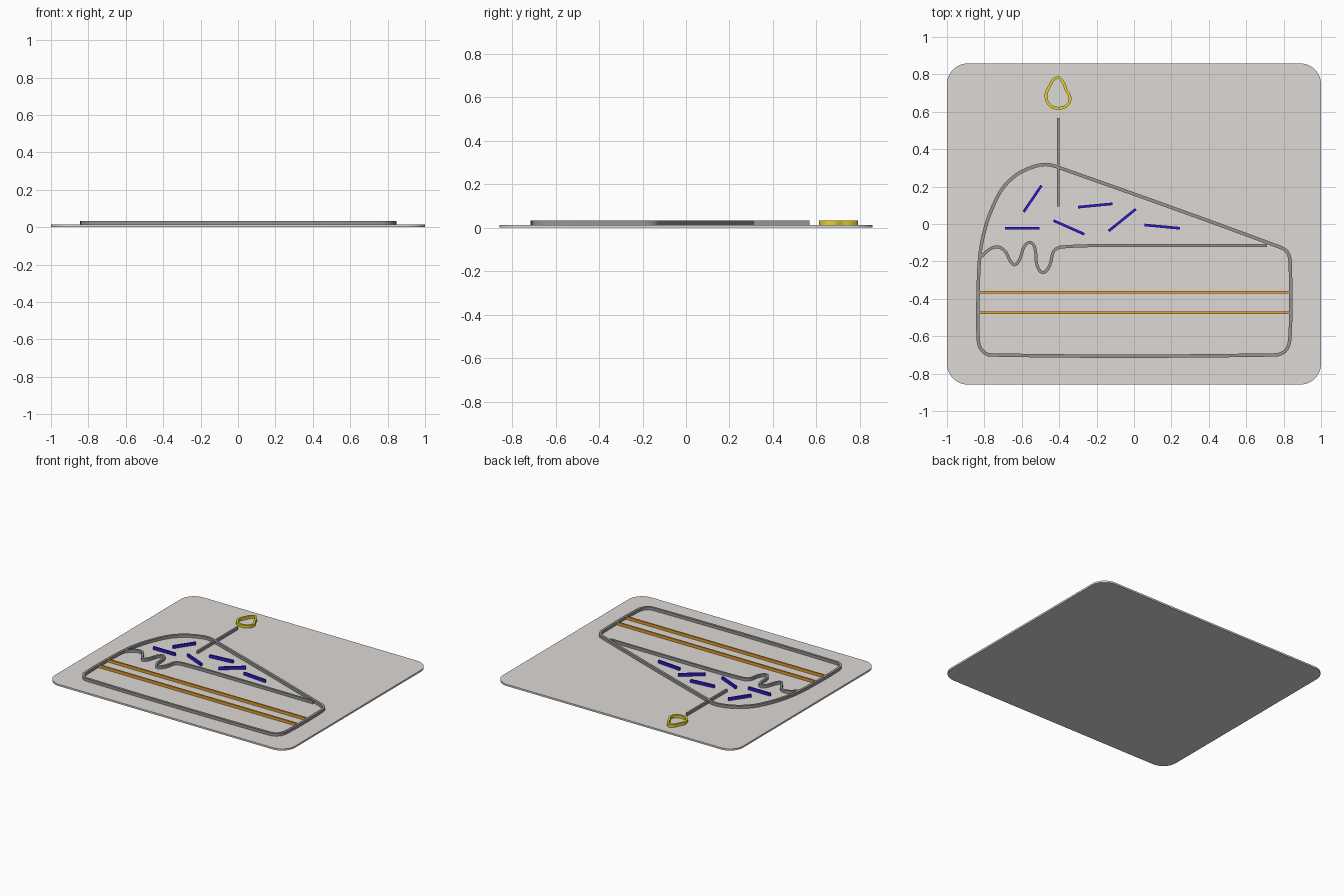
import bpy, bmesh, math
from mathutils import Vector

if "Cube" in bpy.data.objects:
    bpy.data.objects.remove(bpy.data.objects["Cube"])

PLATE_TOP, RIDGE_TOP = 0.013, 0.034


def material(name, rgb):
    m = bpy.data.materials.new(name)
    m.diffuse_color = (*rgb, 1)
    m.use_nodes = True
    m.node_tree.nodes["Principled BSDF"].inputs["Base Color"].default_value = m.diffuse_color
    return m


PALE = material("pale_grey", (0.72, 0.69, 0.66))
GREY = material("line_grey", (0.3, 0.3, 0.3))
ORANGE = material("orange", (0.8, 0.35, 0.03))
BLUE = material("blue", (0.03, 0.01, 0.65))
YELLOW = material("yellow", (0.8, 0.65, 0.02))


def finish(name, bm, mat):
    bmesh.ops.recalc_face_normals(bm, faces=bm.faces)
    me = bpy.data.meshes.new(name)
    bm.to_mesh(me)
    bm.free()
    me.materials.append(mat)
    ob = bpy.data.objects.new(name, me)
    bpy.context.collection.objects.link(ob)
    bpy.ops.object.select_all(action='DESELECT')
    ob.select_set(True)
    bpy.context.view_layer.objects.active = ob
    bpy.ops.object.shade_smooth_by_angle(angle=math.radians(35))
    return ob


def smooth_path(pts, closed, steps=6):
    """Hermite curve through the points, tangents scaled to each span."""
    p = [Vector(q) for q in pts]
    n = len(p)
    tan = []
    for i in range(n):
        a = p[i - 1] if closed or i else p[0]
        b = p[(i + 1) % n] if closed or i < n - 1 else p[-1]
        tan.append((b - a).normalized())
    out = []
    for i in range(n if closed else n - 1):
        j = (i + 1) % n
        d = (p[j] - p[i]).length
        for k in range(steps):
            t = k / steps
            out.append(p[i] * (2*t**3 - 3*t*t + 1) + tan[i] * d * (t**3 - 2*t*t + t)
                       + p[j] * (3*t*t - 2*t**3) + tan[j] * d * (t**3 - t*t))
    if not closed:
        out.append(p[-1])
    return out


def ridge(name, pts, width, mat, closed=False, smooth=False):
    """Raised strip of rectangular section following a path on the plate."""
    p = smooth_path(pts, closed) if smooth else [Vector(q) for q in pts]
    n = len(p)
    bm = bmesh.new()
    rings = []
    for i in range(n):
        a = p[i - 1] if closed or i else p[0]
        b = p[(i + 1) % n] if closed or i < n - 1 else p[-1]
        t = (b - a).normalized()
        s = Vector((-t.y, t.x)) * width / 2
        rings.append([bm.verts.new((*(p[i] + s * k), z)) for k, z in
                      ((1, PLATE_TOP), (1, RIDGE_TOP), (-1, RIDGE_TOP), (-1, PLATE_TOP))])
    for i in range(n if closed else n - 1):
        r, q = rings[i], rings[(i + 1) % n]
        for k in range(4):
            m = (k + 1) % 4
            bm.faces.new((r[k], r[m], q[m], q[k]))
    if not closed:
        bm.faces.new(rings[0])
        bm.faces.new(rings[-1])
    return finish(name, bm, mat)


# Rounded base plate
bm = bmesh.new()
R, verts = 0.11, []
for c, (sx, sy) in enumerate(((1, 1), (-1, 1), (-1, -1), (1, -1))):
    for k in range(13):
        a = math.radians(90 * c + 7.5 * k)
        verts.append(bm.verts.new((sx * (1 - R) + R * math.cos(a),
                                   sy * (0.858 - R) + R * math.sin(a), 0)))
face = bm.faces.new(verts)
top = bmesh.ops.extrude_face_region(bm, geom=[face])["geom"]
bmesh.ops.translate(bm, vec=(0, 0, PLATE_TOP),
                    verts=[v for v in top if isinstance(v, bmesh.types.BMVert)])
finish("base_plate", bm, PALE)

# Cake slice outline
ridge("slice_outline", [
    (-0.475, 0.318), (-0.555, 0.30), (-0.635, 0.258), (-0.705, 0.187), (-0.76, 0.08),
    (-0.797, -0.027), (-0.823, -0.16), (-0.833, -0.35), (-0.833, -0.615),
    (-0.818, -0.668), (-0.77, -0.70), (0.755, -0.70), (0.812, -0.675), (0.834, -0.604),
    (0.836, -0.24), (0.823, -0.155), (0.77, -0.12), (-0.405, 0.303)],
    0.018, GREY, closed=True, smooth=True)

# Dripping frosting edge
ridge("frosting_edge", [
    (-0.823, -0.18), (-0.77, -0.134), (-0.727, -0.123), (-0.69, -0.145), (-0.658, -0.203),
    (-0.636, -0.218), (-0.61, -0.187), (-0.588, -0.123), (-0.556, -0.098), (-0.53, -0.128),
    (-0.519, -0.219), (-0.487, -0.26), (-0.45, -0.219), (-0.428, -0.144), (-0.385, -0.123),
    (-0.1, -0.115), (0.71, -0.115)], 0.016, GREY, smooth=True)

# Filling layers
for i, y in enumerate((-0.365, -0.475)):
    ridge(f"filling_layer_{i + 1}", [(-0.83, y), (0.832, y)], 0.013, ORANGE)

# Sprinkles
for i, (a, b) in enumerate((
        ((-0.59, 0.065), (-0.495, 0.205)), ((-0.69, -0.022), (-0.505, -0.022)),
        ((-0.43, 0.018), (-0.265, -0.055)), ((-0.30, 0.09), (-0.115, 0.108)),
        ((-0.135, -0.037), (0.01, 0.08)), ((0.055, -0.005), (0.245, -0.023)))):
    ridge(f"sprinkle_{i + 1}", [a, b], 0.014, BLUE)

# Candle and flame
ridge("candle", [(-0.404, 0.093), (-0.404, 0.568)], 0.014, GREY)
ridge("flame", [
    (-0.405, 0.782), (-0.378, 0.755), (-0.362, 0.715), (-0.344, 0.685), (-0.346, 0.65),
    (-0.37, 0.626), (-0.405, 0.619), (-0.44, 0.627), (-0.464, 0.655), (-0.47, 0.695),
    (-0.452, 0.735), (-0.432, 0.77)], 0.015, YELLOW, closed=True, smooth=True)
